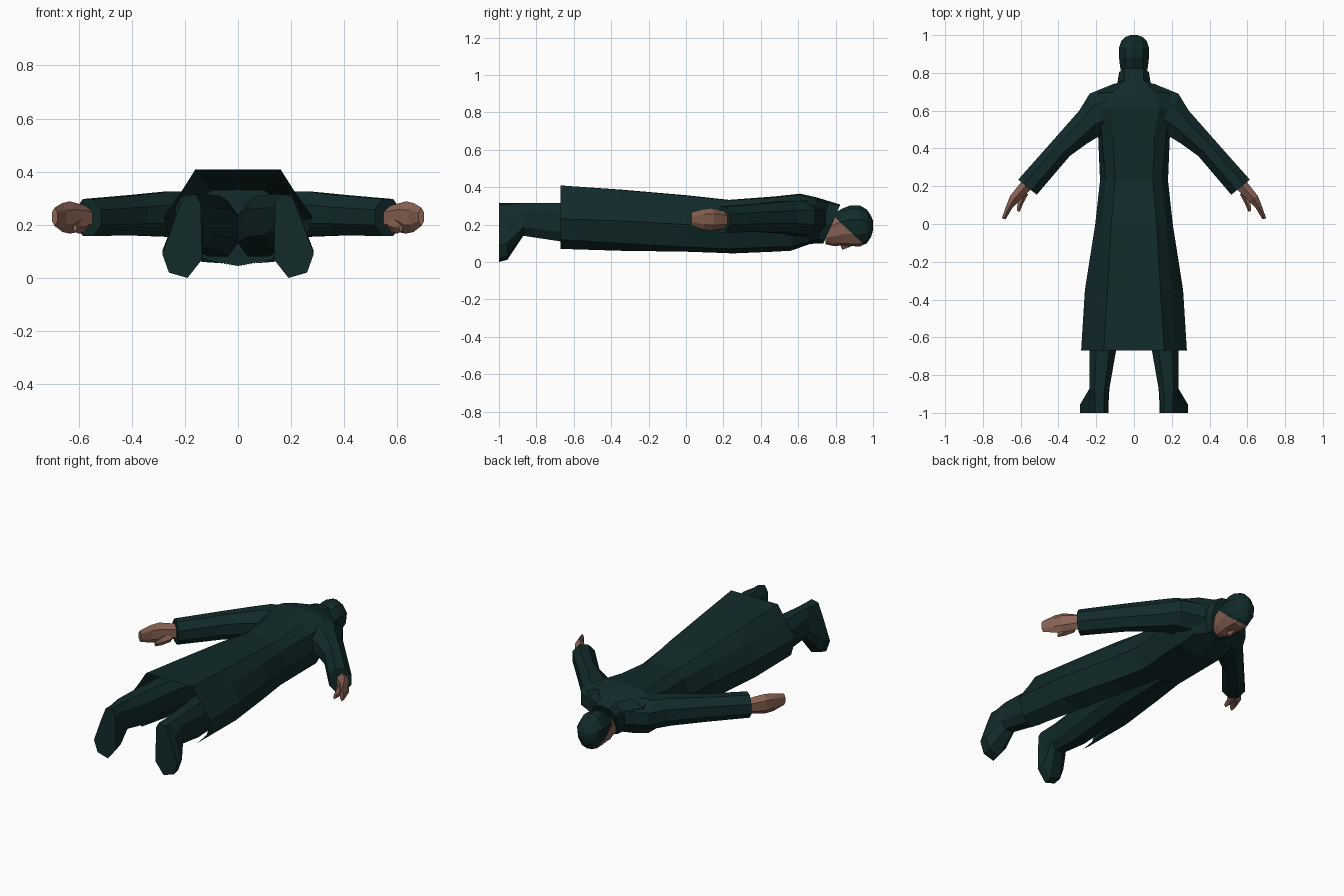
import bpy, bmesh, math
from mathutils import Vector

if "Cube" in bpy.data.objects:
    bpy.data.objects.remove(bpy.data.objects["Cube"])


def material(name, rgb):
    m = bpy.data.materials.new(name)
    m.diffuse_color = (*rgb, 1)
    m.use_nodes = True
    m.node_tree.nodes["Principled BSDF"].inputs["Base Color"].default_value = m.diffuse_color
    return m


CLOTH = material("dark green cloth", (0.006, 0.024, 0.024))
SKIN = material("skin", (0.25, 0.125, 0.088))


def finish(name, bm, mats):
    bmesh.ops.recalc_face_normals(bm, faces=bm.faces)
    me = bpy.data.meshes.new(name)
    bm.to_mesh(me)
    bm.free()
    for m in mats:
        me.materials.append(m)
    ob = bpy.data.objects.new(name, me)
    bpy.context.collection.objects.link(ob)
    return ob


def loft(rings, closed=True, caps=(True, True)):
    bm = bmesh.new()
    rows = [[bm.verts.new(p) for p in r] for r in rings]
    n = len(rows[0])
    for a, b in zip(rows, rows[1:]):
        for i in range(n if closed else n - 1):
            j = (i + 1) % n
            bm.faces.new((a[i], a[j], b[j], b[i]))
    if caps[0]:
        bm.faces.new(rows[0])
    if caps[1]:
        bm.faces.new(rows[-1])
    return bm


def both_sides(name, rings, mat):
    for side, s in (("left", 1), ("right", -1)):
        finish(side + "_" + name, loft([[(s * x, y, z) for x, y, z in r] for r in rings]), [mat])


# ring spanning an outer and an inner plan point, with given top and bottom
def limb_ring(outer, inner, zt, zb, n=8):
    o, i = Vector(outer), Vector(inner)
    c, h = (o + i) / 2, (o - i) / 2
    k = 1 / math.cos(math.pi / n)
    out = []
    for q in range(n):
        a = 2 * math.pi * (q + 0.5) / n
        p = c + h * math.cos(a) * k
        out.append((p.x, p.y, (zt + zb) / 2 + (zt - zb) / 2 * math.sin(a) * k))
    return out


# symmetric ring from a half section running back centre to front
def body_ring(yb, yf, half):
    zt, zb = half[0][1], half[-1][1]
    pts = [(x, yf + (yb - yf) * (z - zb) / (zt - zb), z) for x, z in half]
    left = [(-x, y, z) for x, y, z in pts if x > 0]
    return pts + left[::-1]


# coat upper body and collar
finish("coat_body", loft([body_ring(*r) for r in [
    (0.23, 0.23, [(0, .332), (.10, .33), (.15, .29), (.18, .19), (.13, .07), (0, .045)]),
    (0.47, 0.47, [(0, .35), (.11, .345), (.17, .30), (.19, .20), (.14, .08), (0, .055)]),
    (0.61, 0.56, [(0, .365), (.13, .36), (.19, .32), (.20, .20), (.14, .08), (0, .06)]),
    (0.70, 0.66, [(0, .345), (.11, .335), (.19, .30), (.20, .20), (.12, .11), (0, .095)]),
    (0.765, 0.70, [(0, .325), (.05, .315), (.085, .27), (.09, .20), (.06, .12), (0, .10)]),
    (0.825, 0.735, [(0, .307), (.05, .30), (.078, .26), (.083, .20), (.055, .12), (0, .10)]),
]]), [CLOTH])

# open-fronted coat skirt, a single sheet running round the back
skirt = []
for y, half in [
    (0.23, [(0, .332), (.10, .33), (.15, .29), (.18, .19), (.13, .07), (.02, .047)]),
    (0.0, [(0, .357), (.12, .355), (.17, .30), (.205, .20), (.17, .08), (.06, .055)]),
    (-0.35, [(0, .387), (.14, .385), (.20, .315), (.26, .22), (.23, .10), (.13, .06)]),
    (-0.67, [(0, .409), (.16, .409), (.21, .33), (.28, .23), (.25, .12), (.19, .07)]),
]:
    right = [(x, y, z) for x, z in half]
    skirt.append([(-x, y, z) for x, y, z in right[:0:-1]] + right)
finish("coat_skirt", loft(skirt, closed=False, caps=(False, False)), [CLOTH])

# sleeves
both_sides("sleeve", [limb_ring(*r) for r in [
    ((.10, .745), (.11, .50), .335, .13),
    ((.235, .69), (.185, .465), .325, .15),
    ((.29, .60), (.25, .425), .325, .155),
    ((.44, .43), (.34, .36), .312, .16),
    ((.613, .235), (.515, .155), .297, .158),
]], CLOTH)

# hands: palm with fingers, then thumb
both_sides("hand", [limb_ring(*r, n=6) for r in [
    ((.595, .225), (.545, .185), .265, .185),
    ((.655, .15), (.61, .12), .28, .175),
    ((.675, .10), (.645, .083), .275, .18),
    ((.70, .03), (.68, .025), .26, .20),
]], SKIN)
both_sides("thumb", [limb_ring(*r, n=5) for r in [
    ((.605, .18), (.565, .16), .22, .175),
    ((.617, .115), (.59, .11), .21, .17),
    ((.62, .07), (.607, .065), .20, .175),
]], SKIN)


# trouser legs ending in turned-out shoes
def leg_ring(y, x0, x1, zt, zb):
    c, h = (x0 + x1) / 2, (x1 - x0) / 2
    m, v = (zt + zb) / 2, (zt - zb) / 2
    shape = [(-.5, 1), (-1, .5), (-1, -.5), (-.5, -1), (.5, -1), (1, -.5), (1, .5), (.5, 1)]
    return [(c + h * a, y, m + v * b) for a, b in shape]


sole = [(.16, .315), (.14, .28), (.135, .07), (.19, 0), (.26, .02), (.285, .09), (.235, .23), (.205, .305)]
both_sides("leg", [
    leg_ring(.20, .0, .15, .29, .08),
    leg_ring(-.20, .03, .20, .31, .10),
    leg_ring(-.67, .095, .235, .315, .11),
    leg_ring(-.87, .13, .235, .315, .14),
    [(x, -.955, z + .012 * (z < .2)) for x, z in sole],
    [(x, -1.0, z) for x, z in sole],
], CLOTH)

# head, cut along the hairline so the cap of hair has its own colour
head = loft([body_ring(y, y, [(0, zt), (w * .6, zt - .02), (w, zt * .65 + zb * .35),
                              (w * .9, zt * .3 + zb * .7), (w * .5, zb + .012), (0, zb)])
             for y, w, zt, zb in [
    (.745, .05, .20, .095), (.79, .066, .26, .085), (.835, .074, .285, .088),
    (.88, .079, .303, .085), (.93, .08, .302, .083), (.967, .068, .28, .10),
    (.99, .045, .245, .135), (1.0, .018, .22, .17)]])
point, normal = Vector((0, .955, .09)), Vector((0, .68, .73))
bmesh.ops.bisect_plane(head, geom=head.verts[:] + head.edges[:] + head.faces[:],
                       plane_co=point, plane_no=normal)
for f in head.faces:
    f.material_index = int((f.calc_center_median() - point).dot(normal) > 0)
finish("head", head, [SKIN, CLOTH])

# nose wedge
nose = bmesh.new()
a, b, c, d = [nose.verts.new(p) for p in
              [(0, .885, .084), (-.018, .825, .092), (.018, .825, .092), (0, .835, .065)]]
for tri in ((a, b, d), (a, d, c), (b, c, d), (a, c, b)):
    nose.faces.new(tri)
finish("nose", nose, [SKIN])
